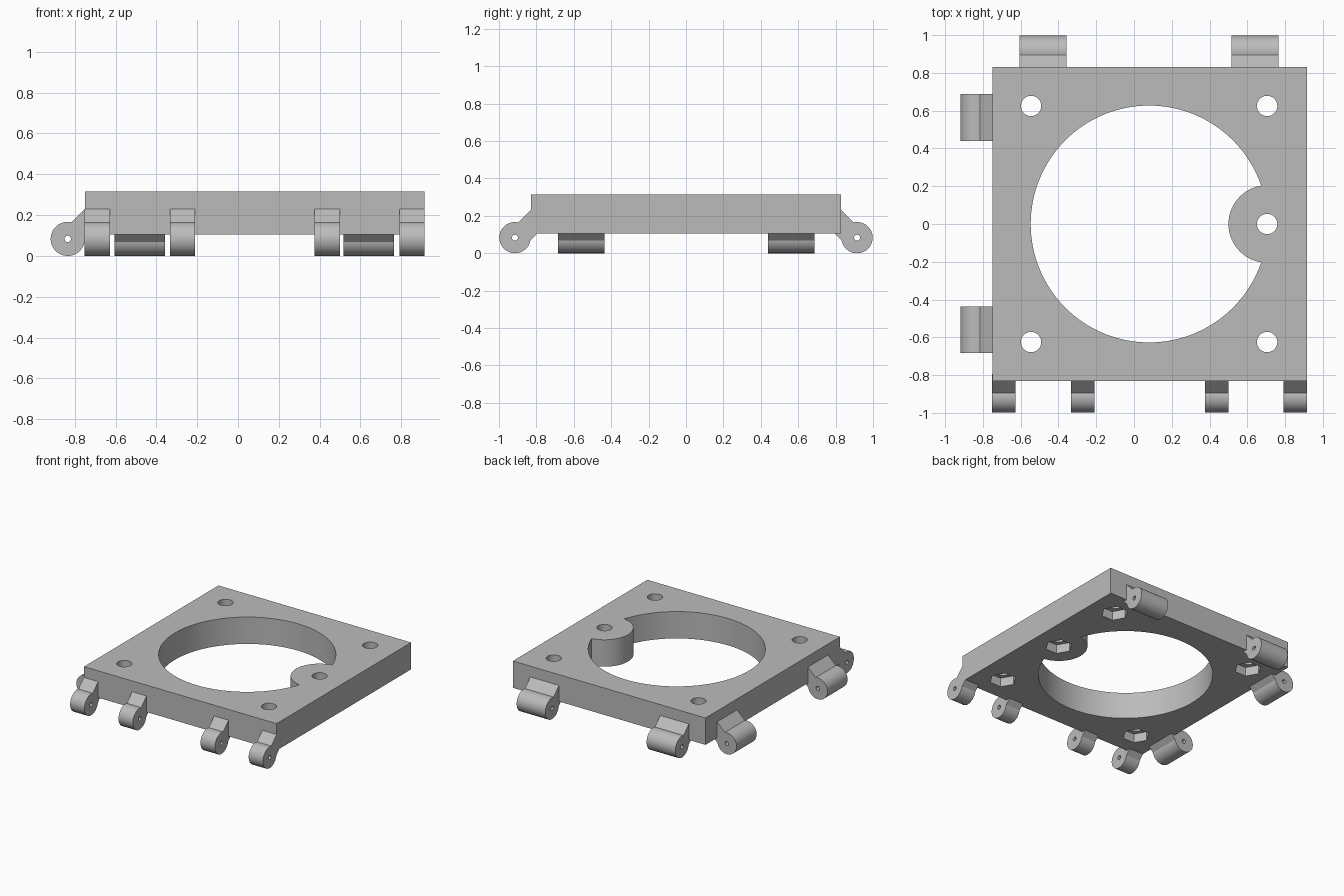
import bpy, bmesh
from math import pi, cos, sin, acos, sqrt
from mathutils import Matrix

default_cube = bpy.data.objects.get("Cube")
if default_cube:
    bpy.data.objects.remove(default_cube, do_unlink=True)

grey = bpy.data.materials.new("plain grey")
grey.use_nodes = True
grey.diffuse_color = (0.5, 0.5, 0.5, 1)
grey.node_tree.nodes["Principled BSDF"].inputs["Base Color"].default_value = (0.5, 0.5, 0.5, 1)


def prism(name, outline, low, high, matrix=Matrix()):
    """Extrude a flat outline along local z, then place it."""
    bm = bmesh.new()
    face = bm.faces.new([bm.verts.new((x, y, low)) for x, y in outline])
    new = bmesh.ops.extrude_face_region(bm, geom=[face])["geom"]
    moved = [v for v in new if isinstance(v, bmesh.types.BMVert)]
    bmesh.ops.translate(bm, verts=moved, vec=(0, 0, high - low))
    bmesh.ops.transform(bm, matrix=matrix, verts=bm.verts)
    bmesh.ops.recalc_face_normals(bm, faces=bm.faces)
    mesh = bpy.data.meshes.new(name)
    bm.to_mesh(mesh)
    bm.free()
    mesh.materials.append(grey)
    obj = bpy.data.objects.new(name, mesh)
    bpy.context.collection.objects.link(obj)
    return obj


def circle(cx, cy, r, n):
    return [(cx + r * cos(2 * pi * i / n), cy + r * sin(2 * pi * i / n)) for i in range(n)]


def select(obj):
    bpy.ops.object.select_all(action='DESELECT')
    obj.select_set(True)
    bpy.context.view_layer.objects.active = obj


def cut(obj, cutter):
    select(obj)
    mod = obj.modifiers.new("cut", 'BOOLEAN')
    mod.operation = 'DIFFERENCE'
    mod.solver = 'EXACT'
    mod.object = cutter
    bpy.ops.object.modifier_apply(modifier=mod.name)
    bpy.data.objects.remove(cutter, do_unlink=True)


def smooth(obj):
    select(obj)
    bpy.ops.object.shade_smooth_by_angle(angle=pi / 6)


# Square plate
LEFT, RIGHT, DEPTH, BOTTOM, TOP = -0.75, 0.915, 0.83, 0.105, 0.315
plate = prism("plate", [(LEFT, -DEPTH), (RIGHT, -DEPTH), (RIGHT, DEPTH), (LEFT, DEPTH)], BOTTOM, TOP)

# Large opening, leaving a round boss on one side
opening = prism("opening_cutter", circle(0.08, 0, 0.627, 128), 0, 0.5)
cut(opening, prism("boss_cutter", circle(0.705, 0, 0.205, 64), -0.1, 0.6))
cut(plate, opening)

# Bolt holes with hexagonal nut pockets underneath
for x, y in [(-0.545, 0.625), (-0.545, -0.625), (0.705, 0.625), (0.705, -0.625), (0.705, 0)]:
    cut(plate, prism("bolt_cutter", circle(x, y, 0.054, 32), 0, 0.5))
    cut(plate, prism("nut_cutter", circle(x, y, 0.098, 6), 0, BOTTOM + 0.07))
smooth(plate)

# Knuckle profile: distance out from the wall, then height
R, OUT = 0.0835, 0.0845
above, below = 0.044, -0.069          # arm edges either side of the barrel centre
start = pi / 4 + acos(below / R)
end = pi / 4 + acos(above / R) + 2 * pi
STEPS = 40
profile = [(OUT + R * cos(a), R + R * sin(a))
           for a in (start + (end - start) * i / STEPS for i in range(STEPS + 1))]
upper = OUT + R + above * sqrt(2)
lower = OUT + R + below * sqrt(2)
profile += [(0, upper), (0, BOTTOM), (lower - BOTTOM, BOTTOM)]

# Local (out, height, along) to (along, out, height)
STAND = Matrix(((0, 0, 1, 0), (1, 0, 0, 0), (0, 1, 0, 0), (0, 0, 0, 1)))


def knuckle(name, turn, wall, centre, width):
    place = Matrix.Rotation(turn, 4, 'Z') @ Matrix.Translation((centre, wall, 0)) @ STAND
    obj = prism(name, profile, -width / 2, width / 2, place)
    cut(obj, prism("pin_cutter", circle(OUT, R, 0.016, 20), -width, width, place))
    smooth(obj)


# Narrow knuckles in front, wide ones at the back and one side
for i, x in enumerate((-0.69, -0.272, 0.437, 0.853)):
    knuckle(f"front_knuckle_{i + 1}", pi, DEPTH, -x, 0.124)
for i, x in enumerate((-0.482, 0.641)):
    knuckle(f"back_knuckle_{i + 1}", 0, DEPTH, x, 0.248)
for i, y in enumerate((-0.56, 0.563)):
    knuckle(f"right_knuckle_{i + 1}", pi / 2, -LEFT, y, 0.248)
